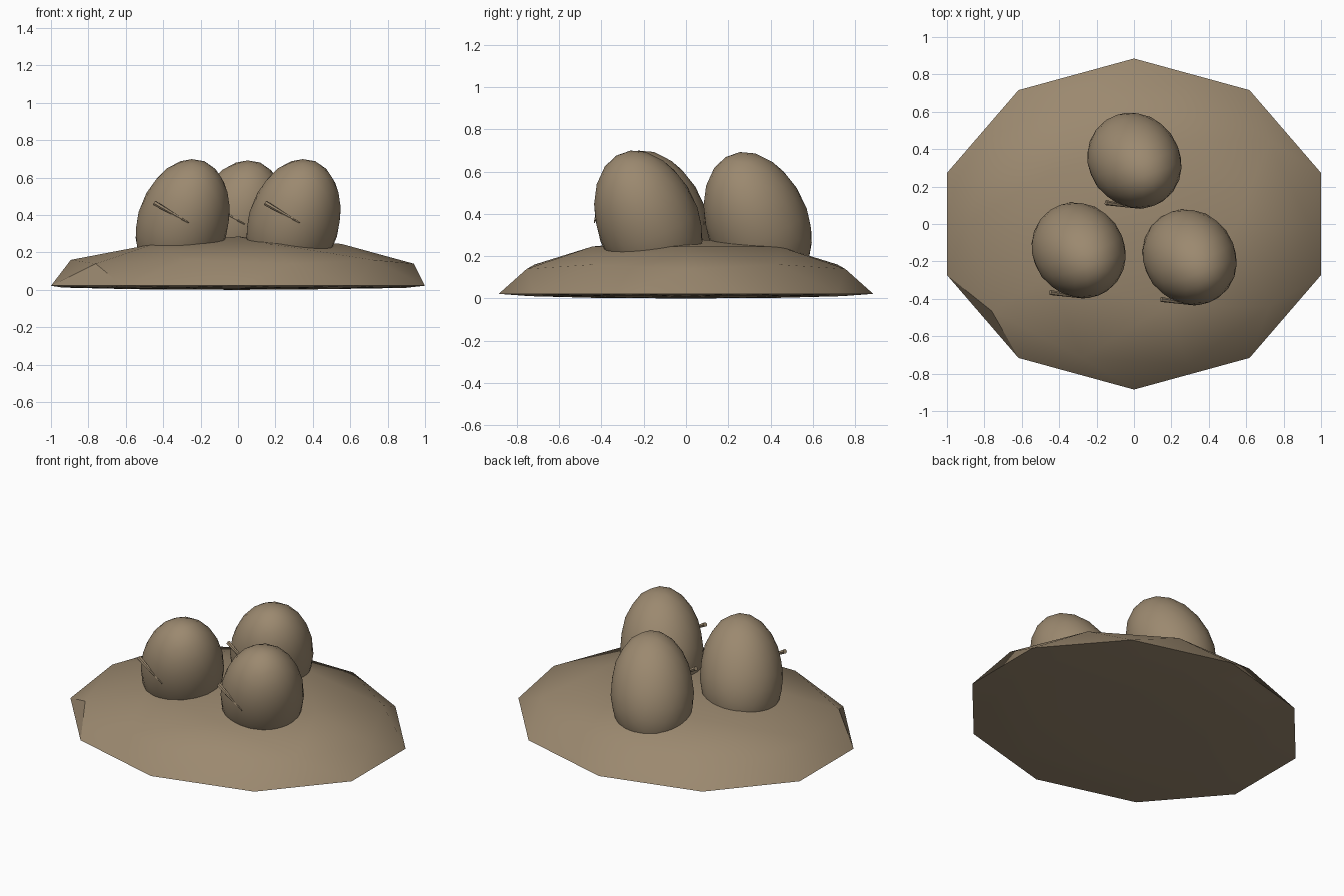
import bpy, bmesh
from mathutils import Vector

if "Cube" in bpy.data.objects:
    bpy.data.objects.remove(bpy.data.objects["Cube"], do_unlink=True)

clay = bpy.data.materials.new("warm_brown")
clay.use_nodes = True
colour = (0.33, 0.25, 0.16, 1)
clay.diffuse_color = colour
clay.node_tree.nodes["Principled BSDF"].inputs["Base Color"].default_value = colour


def finish(bm, name):
    mesh = bpy.data.meshes.new(name)
    bm.to_mesh(mesh)
    bm.free()
    mesh.materials.append(clay)
    obj = bpy.data.objects.new(name, mesh)
    bpy.context.collection.objects.link(obj)
    return obj


# Mound: squashed low-poly dome with a nearly flat underside
RIM = 0.022
bm = bmesh.new()
bmesh.ops.create_icosphere(bm, subdivisions=2, radius=1)
for v in bm.verts:
    height = 0.263 if v.co.z > 0 else RIM
    v.co = (v.co.x * 1.051, v.co.y * 0.885, v.co.z * height + RIM)
bm.normal_update()
for f in bm.faces:
    f.smooth = True
# sharp rim, and one flat chipped facet at the front right
for e in bm.edges:
    if all(abs(v.co.z - RIM) < 0.001 for v in e.verts):
        e.smooth = False
chip = min((f for f in bm.faces if f.calc_center_median().z > RIM),
           key=lambda f: (f.calc_center_median() - Vector((-0.78, -0.47, 0.06))).length)
chip.smooth = False
for e in chip.edges:
    e.smooth = False
finish(bm, "mound")


# Egg: rounder below, taller above, leaning forwards
def make_egg(name, centre):
    bm = bmesh.new()
    bmesh.ops.create_icosphere(bm, subdivisions=3, radius=1)
    for v in bm.verts:
        v.co.x *= 0.243
        v.co.y *= 0.243
        v.co.z *= 0.37 if v.co.z > 0 else 0.33
    lean = Vector((0, 0, 1)).rotation_difference(Vector((0.27, -0.33, 0.9)))
    for v in bm.verts:
        v.co = lean @ v.co + centre
    for f in bm.faces:
        f.smooth = True
    finish(bm, name)


# Sliver: thin tapering spike lying on the front of the egg
def make_sliver(name, centre):
    start = centre + Vector((-0.15, -0.228, 0.115))
    end = centre + Vector((0.035, -0.258, 0.008))
    axis = end - start
    turn = Vector((0, 0, 1)).rotation_difference(axis)
    bm = bmesh.new()
    bmesh.ops.create_cone(bm, cap_ends=True, segments=6, radius1=0.014,
                          radius2=0.003, depth=axis.length)
    for v in bm.verts:
        v.co = turn @ v.co + (start + end) / 2
    finish(bm, name)


nest = {"right": (-0.298, -0.138, 0.35),
        "left": (0.295, -0.175, 0.35),
        "back": (0.0, 0.342, 0.343)}
for side, spot in nest.items():
    make_egg(side + "_egg", Vector(spot))
    make_sliver(side + "_sliver", Vector(spot))
